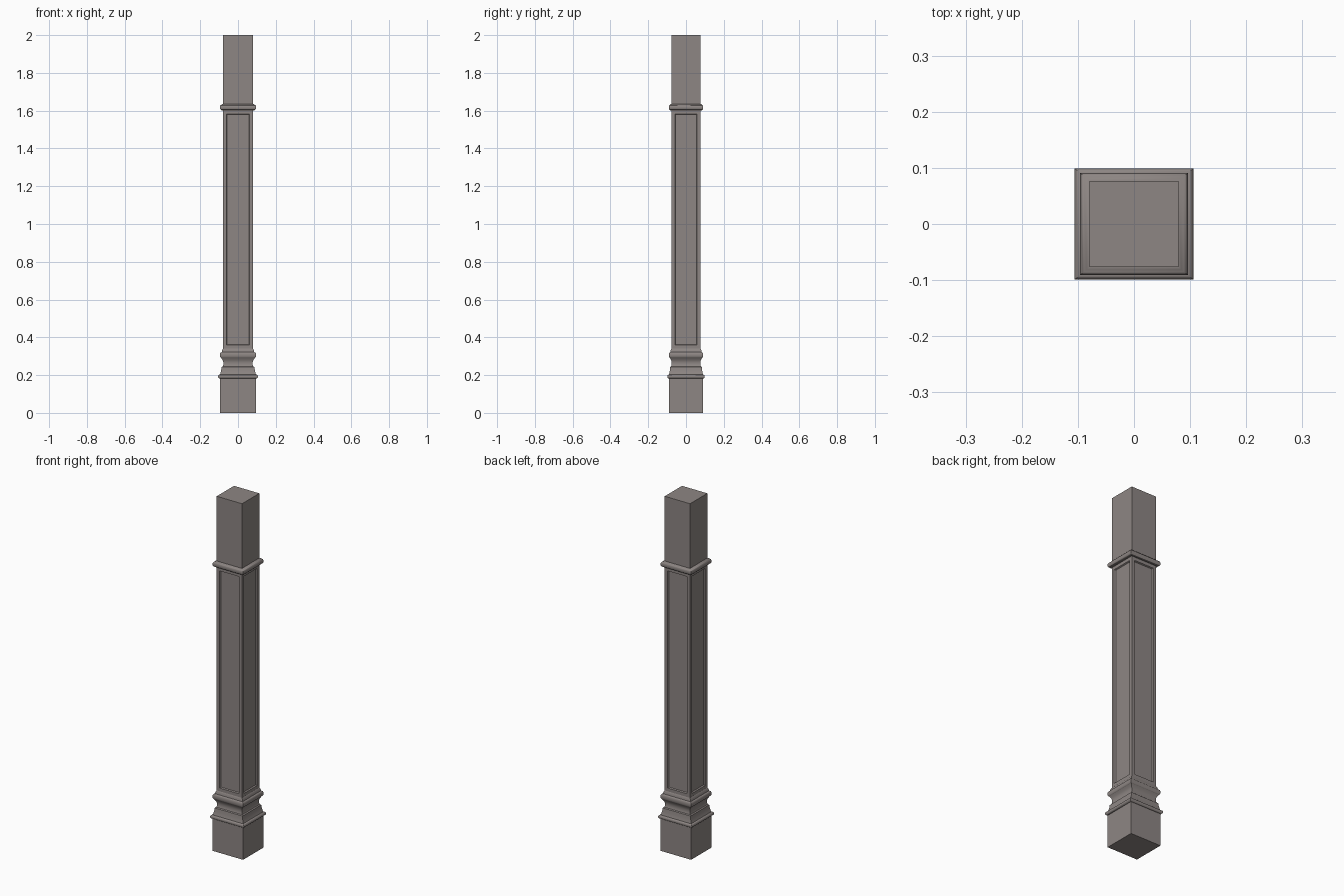
import bpy
import bmesh
import math

cube = bpy.data.objects.get("Cube")
if cube:
    bpy.data.objects.remove(cube, do_unlink=True)

stone = bpy.data.materials.new("warm grey paint")
stone.use_nodes = True
COLOUR = (0.27, 0.24, 0.23, 1)
stone.diffuse_color = COLOUR
stone.node_tree.nodes["Principled BSDF"].inputs["Base Color"].default_value = COLOUR

HALF = 0.079  # half width of the shaft


def half_depth(half_width):
    """Mouldings project slightly less at front and back than at the sides."""
    return 0.077 + (half_width - HALF) * 0.82


def loft(name, profile, cap_bottom=False, cap_top=False, panels=False):
    """Sweep a (half width, height) profile around a rectangular plan."""
    bm = bmesh.new()
    rings = []
    for w, z in profile:
        d = half_depth(w)
        rings.append([bm.verts.new((sx * w, sy * d, z))
                      for sx, sy in ((-1, -1), (1, -1), (1, 1), (-1, 1))])
    sides = []
    for low, high in zip(rings, rings[1:]):
        for i in range(4):
            j = (i + 1) % 4
            sides.append(bm.faces.new((low[i], low[j], high[j], high[i])))
    if cap_bottom:
        bm.faces.new(rings[0][::-1])
    if cap_top:
        bm.faces.new(rings[-1])
    bm.normal_update()
    if panels:
        # flat border, then a bevelled step down into the recessed panel
        bmesh.ops.inset_individual(bm, faces=sides, thickness=0.026)
        bmesh.ops.inset_individual(bm, faces=sides, thickness=0.005, depth=-0.007)
    mesh = bpy.data.meshes.new(name)
    bm.to_mesh(mesh)
    bm.free()
    mesh.materials.append(stone)
    ob = bpy.data.objects.new(name, mesh)
    bpy.context.collection.objects.link(ob)
    bpy.ops.object.select_all(action="DESELECT")
    ob.select_set(True)
    bpy.context.view_layer.objects.active = ob
    bpy.ops.object.shade_smooth_by_angle(angle=math.radians(35))
    return ob


def bead(inner, outer, low, high, steps=8):
    """Half-round profile between two heights."""
    points = []
    for i in range(steps + 1):
        a = math.pi * (i / steps - 0.5)
        points.append((inner + (outer - inner) * math.cos(a),
                       (low + high) / 2 + (high - low) / 2 * math.sin(a)))
    return points


# Plinth block
loft("plinth", [(0.095, 0), (0.095, 0.182)], cap_bottom=True)

# Base moulding: bead, sloping shoulder, hollow neck
neck = [(0.095, 0.203), (0.092, 0.212), (0.089, 0.226), (0.087, 0.242),
        (0.081, 0.246), (0.078, 0.255), (0.078, 0.268), (0.081, 0.279),
        (0.087, 0.288), (0.090, 0.292)]
loft("base_moulding", bead(0.095, 0.106, 0.182, 0.203) + neck)

# Band above the neck, stepping in to the shaft
loft("base_band", bead(0.090, 0.096, 0.292, 0.320)
     + [(0.086, 0.322), (0.084, 0.333), (HALF, 0.34)])

# Shaft with a recessed panel on each side
loft("panelled_shaft", [(HALF, 0.34), (HALF, 1.602)], panels=True)

# Collar bead and plain upper block
loft("collar", [(HALF, 1.602), (0.088, 1.602)]
     + bead(0.089, 0.096, 1.604, 1.630) + [(0.084, 1.634), (HALF, 1.635)])
loft("upper_block", [(HALF, 1.602), (HALF, 2.0)], cap_top=True)
